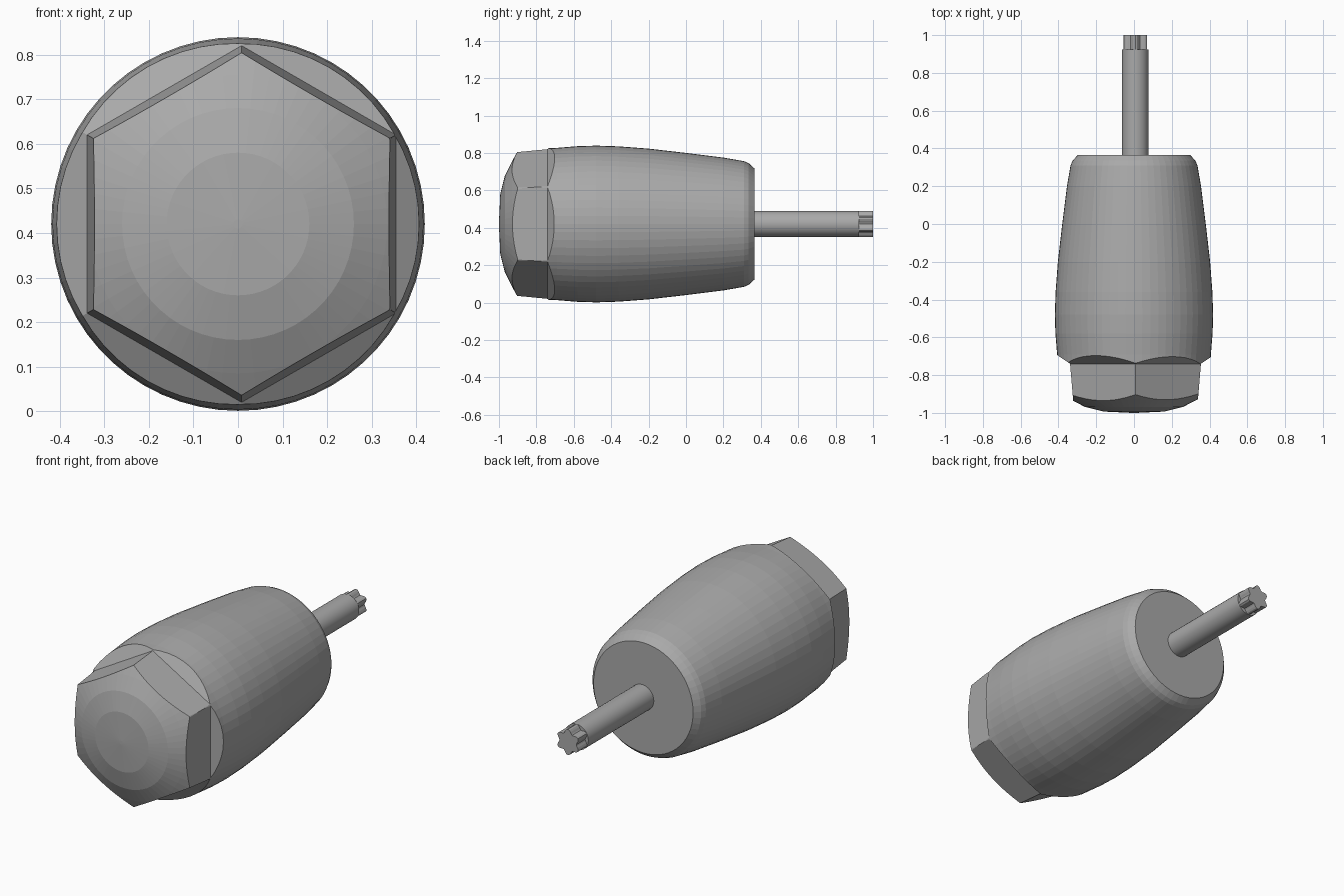
import bpy
import math

if "Cube" in bpy.data.objects:
    bpy.data.objects.remove(bpy.data.objects["Cube"], do_unlink=True)

AXIS_Z = 0.42

grey = bpy.data.materials.new("plain grey")
grey.use_nodes = True
grey.diffuse_color = (0.4, 0.4, 0.4, 1)
grey.node_tree.nodes["Principled BSDF"].inputs["Base Color"].default_value = (0.4, 0.4, 0.4, 1)


def circle(sides, turn=0.0):
    """Unit cross-section points around the y axis."""
    angles = [turn + math.tau * i / sides for i in range(sides)]
    return [(math.cos(a), math.sin(a)) for a in angles]


def loft(name, section, stations, x=0.0):
    """Sweep a cross-section along y through (y, radius) stations and cap both ends."""
    n = len(section)
    verts = [(x + r * u, y, AXIS_Z + r * v) for y, r in stations for u, v in section]
    faces = [tuple(range(n)), tuple(reversed(range(len(verts) - n, len(verts))))]
    for k in range(len(stations) - 1):
        for i in range(n):
            a, b = k * n + i, k * n + (i + 1) % n
            faces.append((a, a + n, b + n, b))
    mesh = bpy.data.meshes.new(name)
    mesh.from_pydata(verts, [], faces)
    mesh.materials.append(grey)
    obj = bpy.data.objects.new(name, mesh)
    bpy.context.collection.objects.link(obj)
    return obj


# Handle: barrel with a domed front and a chamfered rear rim
handle = loft("handle", circle(60), [
    (-1.0, 0.01), (-0.993, 0.16), (-0.968, 0.26), (-0.93, 0.335), (-0.90, 0.39),
    (-0.80, 0.402), (-0.69, 0.407), (-0.58, 0.416), (-0.48, 0.419), (-0.36, 0.415),
    (-0.2, 0.403), (0.0, 0.38), (0.2, 0.355), (0.31, 0.336), (0.335, 0.325), (0.365, 0.298)])

# Hexagonal cutter: tapered grip at the front, flaring out past the barrel
cutter = loft("hex_cutter", circle(6, math.pi / 6), [
    (-1.1, 0.365), (-0.74, 0.40), (-0.69, 0.485), (-0.6, 0.6), (0.6, 0.6)], 0.008)
cutter.hide_render = True

trim = handle.modifiers.new("hex_grip", "BOOLEAN")
trim.operation = "INTERSECT"
trim.solver = "EXACT"
trim.object = cutter
bpy.context.view_layer.objects.active = handle
handle.select_set(True)
bpy.ops.object.modifier_apply(modifier=trim.name)
bpy.data.objects.remove(cutter, do_unlink=True)

# Shaft
shaft = loft("shaft", circle(32), [(0.35, 0.07), (0.925, 0.07)], 0.007)
for face in shaft.data.polygons:
    face.use_smooth = len(face.vertices) == 4

# Six-lobed driver tip
star = []
for i, (u, v) in enumerate(circle(48, math.pi / 6)):
    r = 0.86 + 0.14 * math.cos(6 * math.tau * i / 48)
    star.append((r * u, r * v))
loft("driver_tip", star, [(0.92, 0.07), (1.0, 0.07)], 0.007)
